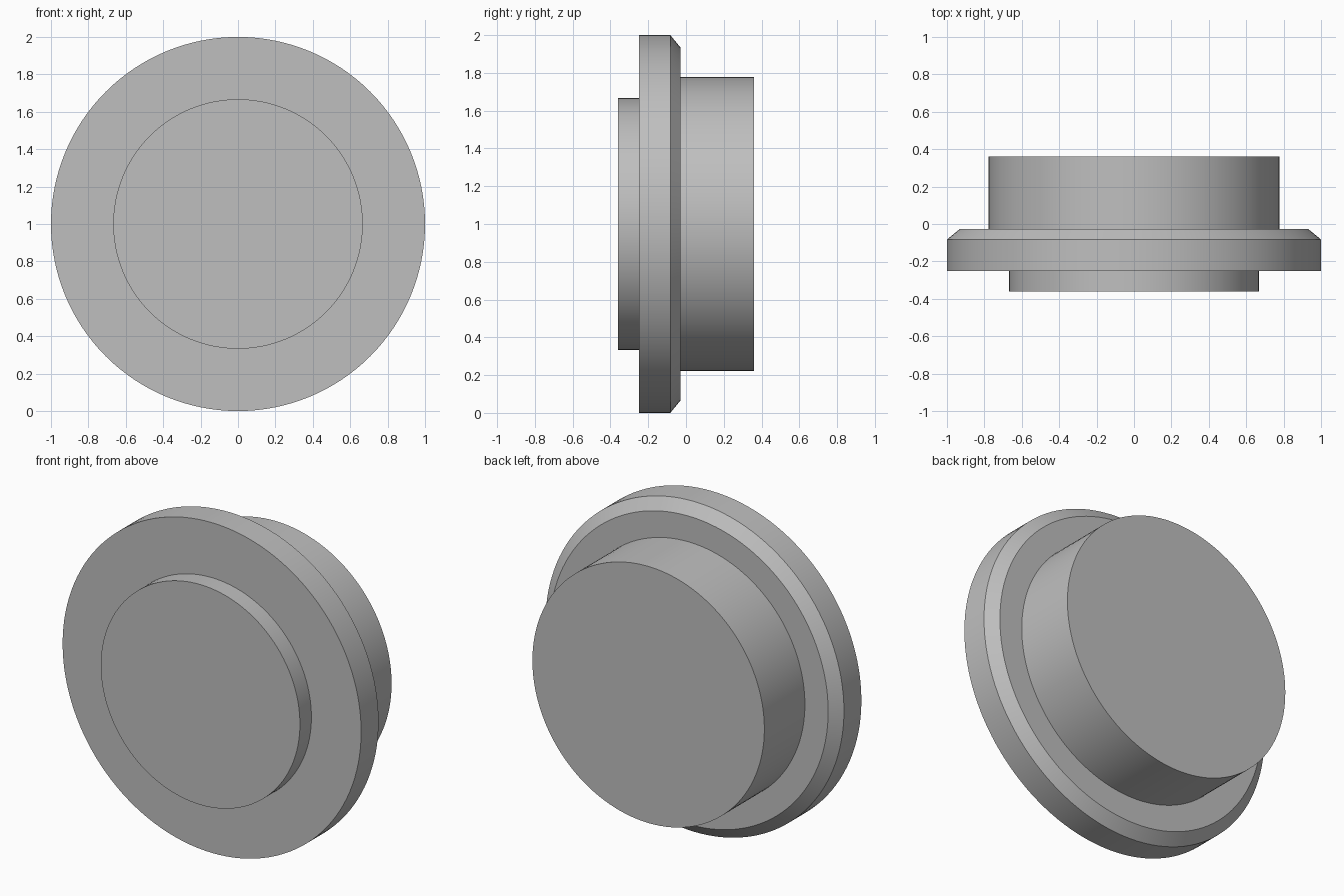
import bpy
import bmesh
from math import radians
from mathutils import Matrix, Vector

cube = bpy.data.objects.get("Cube")
if cube:
    bpy.data.objects.remove(cube, do_unlink=True)

SEGMENTS = 128

grey = bpy.data.materials.new("plain grey")
grey.use_nodes = True
colour = (0.52, 0.52, 0.52, 1.0)
grey.diffuse_color = colour
grey.node_tree.nodes["Principled BSDF"].inputs["Base Color"].default_value = colour


def lathe(name, profile):
    """Turn a (radius, y) profile about the y axis through the model's centre."""
    bm = bmesh.new()
    points = [bm.verts.new((r, y, 0)) for r, y in profile]
    edges = [bm.edges.new(pair) for pair in zip(points, points[1:])]
    bmesh.ops.spin(bm, geom=points + edges, cent=(0, 0, 0), axis=(0, 1, 0),
                   angle=radians(360), steps=SEGMENTS, use_duplicate=False)
    bmesh.ops.remove_doubles(bm, verts=bm.verts, dist=0.0001)
    bmesh.ops.recalc_face_normals(bm, faces=bm.faces)
    bmesh.ops.transform(bm, matrix=Matrix.Translation(Vector((0, 0, 1))), verts=bm.verts)
    mesh = bpy.data.meshes.new(name)
    bm.to_mesh(mesh)
    bm.free()
    mesh.materials.append(grey)
    obj = bpy.data.objects.new(name, mesh)
    bpy.context.collection.objects.link(obj)
    bpy.ops.object.select_all(action="DESELECT")
    obj.select_set(True)
    bpy.context.view_layer.objects.active = obj
    bpy.ops.object.shade_smooth_by_angle(angle=radians(30))
    return obj


# One turned solid: front boss, chamfered flange and rear plug
lathe("flanged_plug", [
    (0, -0.36), (0.667, -0.36), (0.667, -0.25),
    (1, -0.25), (1, -0.083), (0.933, -0.028),
    (0.777, -0.028), (0.777, 0.36), (0, 0.36),
])
